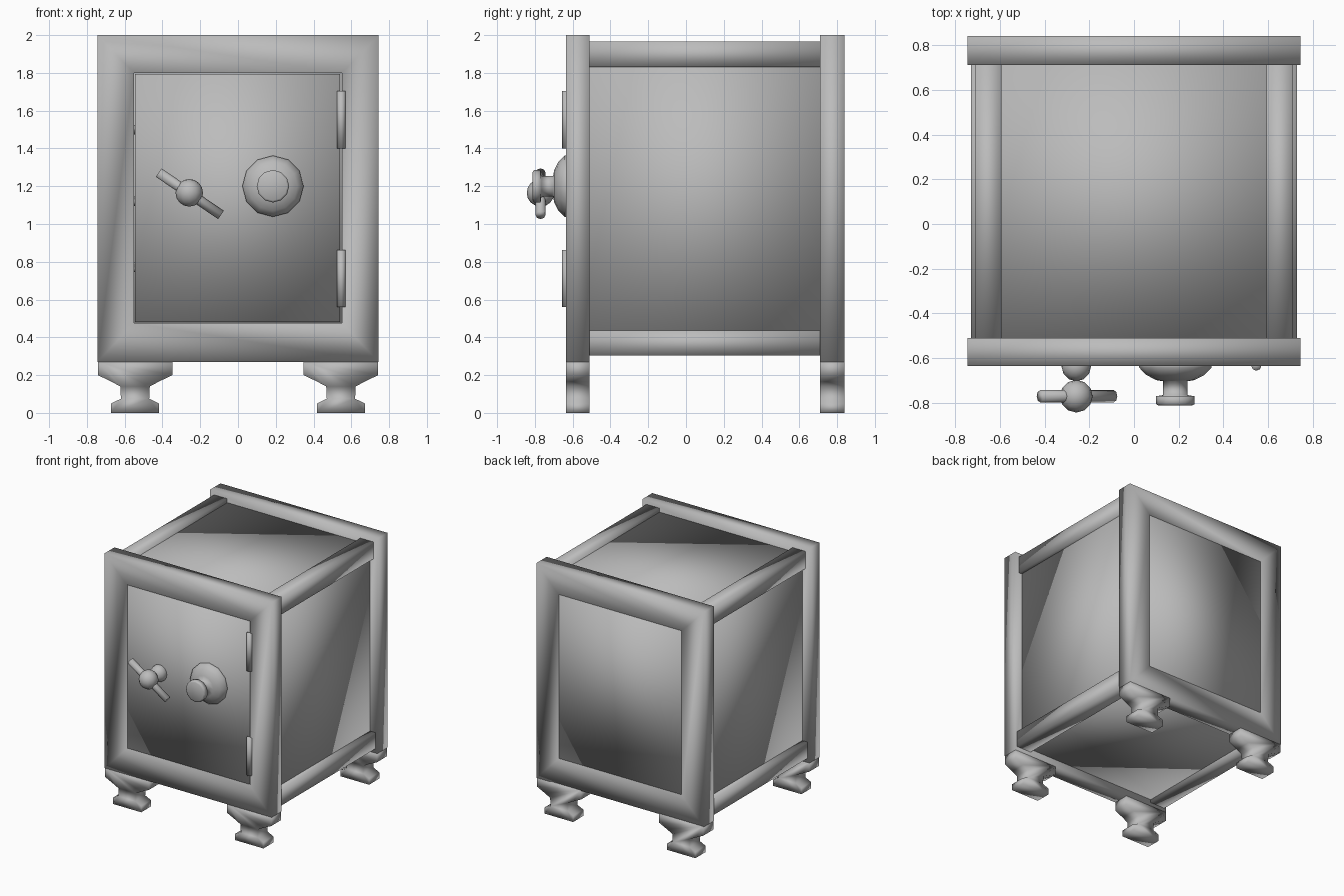
import bpy, bmesh, math
from mathutils import Matrix, Vector

cube = bpy.data.objects.get("Cube")
if cube:
    bpy.data.objects.remove(cube, do_unlink=True)

steel = bpy.data.materials.new("grey_steel")
steel.use_nodes = True
GREY = (0.5, 0.5, 0.5, 1)
steel.diffuse_color = GREY
steel.node_tree.nodes["Principled BSDF"].inputs["Base Color"].default_value = GREY


def finish(name, bm):
    """Turn a bmesh into a smooth shaded steel object."""
    bmesh.ops.recalc_face_normals(bm, faces=bm.faces[:])
    for f in bm.faces:
        f.smooth = True
    mesh = bpy.data.meshes.new(name)
    bm.to_mesh(mesh)
    bm.free()
    mesh.materials.append(steel)
    obj = bpy.data.objects.new(name, mesh)
    bpy.context.collection.objects.link(obj)
    return obj


def box(name, x, y, z):
    bm = bmesh.new()
    size = [b - a for a, b in (x, y, z)]
    mid = [(a + b) / 2 for a, b in (x, y, z)]
    bmesh.ops.create_cube(bm, size=1, matrix=Matrix.Translation(mid) @ Matrix.Diagonal((*size, 1)))
    return finish(name, bm)


def frame(name, y0, y1):
    """Rectangular picture frame with a box section and mitred corners."""
    bm = bmesh.new()
    corners = ((-1, 0), (1, 0), (1, 1), (-1, 1))
    rings = []
    for half, low, high in ((0.745, 0.27, 2.0), (0.55, 0.475, 1.8)):
        for y in (y0, y1):
            rings.append([bm.verts.new((s * half, y, high if t else low)) for s, t in corners])
    out0, out1, in0, in1 = rings
    for a, b in ((out0, out1), (out1, in1), (in1, in0), (in0, out0)):
        for i in range(4):
            j = (i + 1) % 4
            bm.faces.new((a[i], a[j], b[j], b[i]))
    return finish(name, bm)


def foot(name, x, y0, y1):
    """Turned looking foot profile extruded along y."""
    side = [(0.197, 0.275), (0.197, 0.2), (0.125, 0.165), (0.078, 0.14),
            (0.075, 0.075), (0.127, 0.05), (0.127, 0)]
    outline = side + [(-px, pz) for px, pz in reversed(side)]
    bm = bmesh.new()
    face = bm.faces.new([bm.verts.new((x + px, y0, pz)) for px, pz in outline])
    ext = bmesh.ops.extrude_face_region(bm, geom=[face], use_keep_orig=True)
    moved = [v for v in ext["geom"] if isinstance(v, bmesh.types.BMVert)]
    bmesh.ops.translate(bm, vec=(0, y1 - y0, 0), verts=moved)
    return finish(name, bm)


def rod(name, start, end, radius, sides):
    a, b = Vector(start), Vector(end)
    turn = (b - a).to_track_quat("Z", "Y").to_matrix().to_4x4()
    bm = bmesh.new()
    bmesh.ops.create_cone(bm, cap_ends=True, segments=sides, radius1=radius, radius2=radius,
                          depth=(b - a).length, matrix=Matrix.Translation((a + b) / 2) @ turn)
    return finish(name, bm)


def ball(name, centre, radius):
    bm = bmesh.new()
    bmesh.ops.create_uvsphere(bm, u_segments=12, v_segments=8, radius=radius,
                              matrix=Matrix.Translation(centre))
    return finish(name, bm)


def lathe(name, x, z, profile, sides):
    """Spin (radius, y) points around a line along y."""
    bm = bmesh.new()
    rings = []
    for r, y in profile:
        angles = [math.tau * i / sides for i in range(sides)]
        rings.append([bm.verts.new((x + r * math.cos(a), y, z + r * math.sin(a))) for a in angles])
    for a, b in zip(rings, rings[1:]):
        for i in range(sides):
            j = (i + 1) % sides
            bm.faces.new((a[i], a[j], b[j], b[i]))
    bm.faces.new(rings[0])
    bm.faces.new(rings[-1])
    return finish(name, bm)


# Body, door and back panel
FRONT, BACK = (-0.635, -0.51), (0.71, 0.84)
box("body", (-0.68, 0.68), (-0.52, 0.72), (0.33, 1.935))
box("door", (-0.545, 0.54), (-0.628, -0.5), (0.48, 1.795))
box("back_panel", (-0.55, 0.55), (0.7, 0.833), (0.475, 1.8))

# Frames, feet and corner rails
for label, (y0, y1) in (("front", FRONT), ("back", BACK)):
    frame(label + "_frame", y0, y1)
    for side, s in (("left", 1), ("right", -1)):
        foot(f"{label}_{side}_foot", s * 0.545, y0, y1)
for side, s in (("left", 1), ("right", -1)):
    for level, outer, z in (("top", 0.71, (1.83, 1.967)), ("bottom", 0.728, (0.305, 0.435))):
        box(f"{side}_{level}_rail", sorted((s * 0.593, s * outer)), (-0.515, 0.715), z)

# Hinges and locking bolts
for label, low in (("upper", 1.4), ("lower", 0.56)):
    rod(label + "_hinge", (0.547, -0.633, low), (0.547, -0.633, low + 0.303), 0.023, 8)
for i, z in enumerate((0.77, 1.12, 1.5)):
    rod(f"bolt_{i + 1}", (-0.57, -0.59, z), (-0.5, -0.59, z), 0.025, 8)

# Turning handle
ball("handle_base", (-0.258, -0.637, 1.165), 0.066)
ball("handle_hub", (-0.258, -0.77, 1.165), 0.073)
rod("handle_bar", (-0.42, -0.77, 1.272), (-0.09, -0.77, 1.048), 0.027, 8)

# Combination dial
lathe("dial", 0.185, 1.2, [(0.162, -0.62), (0.162, -0.642), (0.13, -0.675), (0.085, -0.698),
                           (0.055, -0.703), (0.055, -0.765), (0.086, -0.77),
                           (0.086, -0.805), (0.075, -0.812)], 12)
